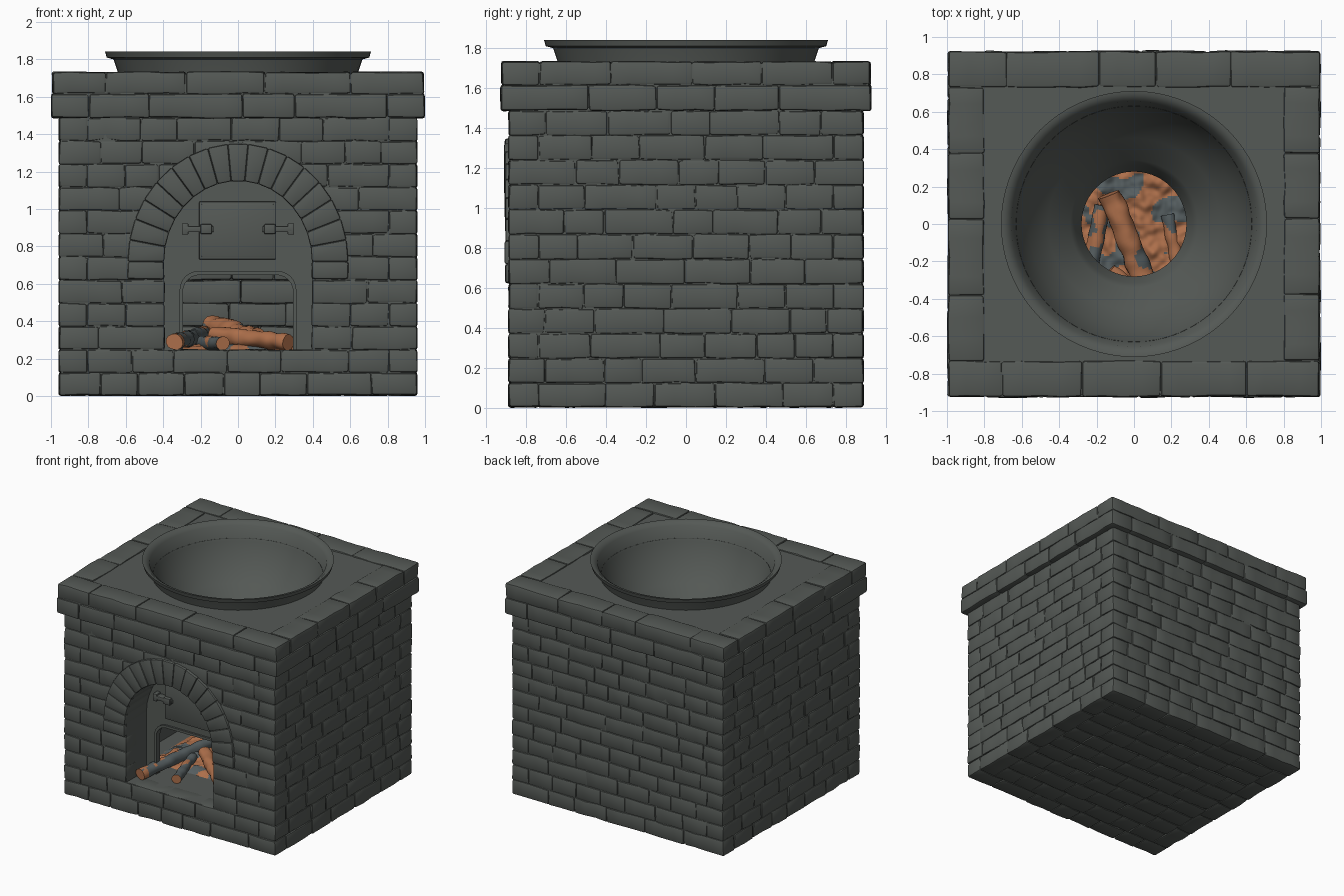
import bpy, bmesh, math, random
from mathutils import Vector, noise

random.seed(4)
if "Cube" in bpy.data.objects:
    bpy.data.objects.remove(bpy.data.objects["Cube"])


def material(name, rgb):
    m = bpy.data.materials.new(name)
    m.use_nodes = True
    m.diffuse_color = (*rgb, 1)
    m.node_tree.nodes["Principled BSDF"].inputs["Base Color"].default_value = (*rgb, 1)
    return m


STONE = material("grey_stone", (0.09, 0.1, 0.092))
WOOD = material("orange_wood", (0.42, 0.16, 0.07))
CHAR = material("charred_grey", (0.09, 0.11, 0.115))


def shade(ob, angle):
    bpy.ops.object.select_all(action="DESELECT")
    ob.select_set(True)
    bpy.context.view_layer.objects.active = ob
    bpy.ops.object.shade_smooth_by_angle(angle=math.radians(angle))


def finish(bm, name, mats=(STONE,), angle=40):
    me = bpy.data.meshes.new(name)
    bmesh.ops.recalc_face_normals(bm, faces=bm.faces)
    bm.to_mesh(me)
    bm.free()
    ob = bpy.data.objects.new(name, me)
    bpy.context.scene.collection.objects.link(ob)
    for m in mats:
        me.materials.append(m)
    shade(ob, angle)
    return ob


def cut(cutter, *obs):
    """Subtract the cutter from simple solids, then drop it."""
    for ob in obs:
        mod = ob.modifiers.new("cut", "BOOLEAN")
        mod.object, mod.operation, mod.solver = cutter, "DIFFERENCE", "EXACT"
        bpy.context.view_layer.objects.active = ob
        bpy.ops.object.modifier_apply(modifier="cut")
        shade(ob, 30)
    bpy.data.objects.remove(cutter)


def box(bm, lo, hi, bevel=0.0):
    lo, hi = Vector(lo), Vector(hi)
    vs = bmesh.ops.create_cube(bm, size=1)["verts"]
    for v in vs:
        v.co = (lo + hi) / 2 + v.co * (hi - lo)
    if bevel:
        edges = list({e for v in vs for e in v.link_edges})
        bmesh.ops.bevel(bm, geom=edges, offset=bevel, segments=2, affect="EDGES", profile=0.5)


def absorb(acc, bm):
    tmp = bpy.data.meshes.new("tmp")
    bm.to_mesh(tmp)
    bm.free()
    acc.from_mesh(tmp)
    bpy.data.meshes.remove(tmp)


def brick(acc, lo, hi, jit=0.004, bevel=0.013):
    """Worn brick: box cut along its length, nudged, with rounded edges."""
    bm = bmesh.new()
    box(bm, lo, hi)
    size = Vector(hi) - Vector(lo)
    ax = 0 if size.x > size.y else 1
    n = max(1, round(size[ax] / 0.1))
    for i in range(1, n):
        p, no = Vector(lo), Vector((0, 0, 0))
        p[ax] += size[ax] * i / n
        no[ax] = 1
        bmesh.ops.bisect_plane(bm, geom=bm.verts[:] + bm.edges[:] + bm.faces[:], plane_co=p, plane_no=no)
    soft = [e for e in bm.edges if e.calc_face_angle(0) > 0.7]
    for v in bm.verts:
        v.co += Vector([random.uniform(-jit, jit) for _ in range(3)])
    bmesh.ops.bevel(bm, geom=soft, offset=bevel, segments=2, affect="EDGES", profile=0.5, clamp_overlap=True)
    for v in bm.verts:
        v.co = [min(max(c, a - jit), b + jit) for c, a, b in zip(v.co, lo, hi)]
    absorb(acc, bm)


def run(acc, ax, a, b, c0, c1, z0, z1, short=0.18, long=0.36):
    """Row of bricks along axis ax from a to b, c0..c1 deep."""
    stops = [a]
    while b - stops[-1] > long + short:
        stops.append(stops[-1] + random.uniform(short, long))
    if b - stops[-1] > long:
        stops.append((stops[-1] + b) / 2)
    stops.append(b)
    for s, t in zip(stops, stops[1:]):
        lo, hi = (s, c0), (t, c1)
        if ax:
            lo, hi = lo[::-1], hi[::-1]
        brick(acc, (*lo, z0), (*hi, z1))


def ring(acc, x, y, d, z0, z1, through, gap=0.0, **kw):
    """One course around the four walls, with an optional gap in the front."""
    ex, ey = (x, y - d) if through else (x - d, y)
    if gap:
        run(acc, 0, -ex, -gap, -y, -y + d, z0, z1, **kw)
        run(acc, 0, gap, ex, -y, -y + d, z0, z1, **kw)
    else:
        run(acc, 0, -ex, ex, -y, -y + d, z0, z1, **kw)
    run(acc, 0, -ex, ex, y - d, y, z0, z1, **kw)
    for s in (-1, 1):
        c = sorted((s * x, s * (x - d)))
        run(acc, 1, -ey, ey, c[0], c[1], z0, z1, **kw)


# Arch shape: straight legs topped by half an ellipse
SPRING, LEG = 0.72, 0.625
INNER, OUTER = (0.395, 0.43), (0.59, 0.63)


def half_width(shape, z):
    t = max(0, z - SPRING) / shape[1]
    return shape[0] * math.sqrt(max(0, 1 - t * t))


# Brick walls, stopping under the arch bricks
H = 0.124
walls = bmesh.new()
for i in range(12):
    z0, z1 = max(0.004, i * H), (i + 1) * H
    gap = 0.0
    if 2 <= i < 10:
        gap = 0.394 if z0 < LEG - 0.02 else (half_width(INNER, z0) + half_width(OUTER, z1)) / 2
    ring(walls, 0.957, 0.887, 0.15, z0, z1, i % 2 == 0, gap)
finish(walls, "brick_walls")

# Overhanging cap courses
cap = bmesh.new()
ring(cap, 0.996, 0.926, 0.2, 1.488, 1.615, False, short=0.25, long=0.5)
ring(cap, 0.992, 0.922, 0.19, 1.615, 1.733, True, short=0.25, long=0.5)
finish(cap, "cap_bricks")

# Brick underside
under = bmesh.new()
for i in range(9):
    y = -0.74 + i * 1.48 / 9
    run(under, 0, -0.81, 0.81, y, y + 1.48 / 9, 0.004, 0.08)
finish(under, "underside_bricks")


def prism(name, pts, y0, y1):
    bm = bmesh.new()
    f = bm.faces.new([bm.verts.new((x, y0, z)) for x, z in pts])
    ext = bmesh.ops.extrude_face_region(bm, geom=[f])["geom"]
    for v in ext:
        if isinstance(v, bmesh.types.BMVert):
            v.co.y = y1
    return finish(bm, name, angle=30)


def arch(a, b, bottom, n=28):
    angles = [math.pi * i / n for i in range(n + 1)]
    return [(a, bottom)] + [(a * math.cos(t), SPRING + b * math.sin(t)) for t in angles] + [(-a, bottom)]


# Mortar and inner masonry, just behind the brick faces
core = bmesh.new()
box(core, (-0.948, -0.878, 0.2), (0.948, -0.6, 1.5))
front_core = finish(core, "front_mortar")
cut(prism("opening_cutter", arch(*INNER, 0.247), -1.1, -0.5), front_core)
core = bmesh.new()
box(core, (-0.947, 0.6, 0.03), (0.947, 0.878, 1.5))
for s in (-1, 1):
    c = sorted((s * 0.948, s * 0.6))
    box(core, (c[0], -0.62, 0.03), (c[1], 0.62, 1.5))
box(core, (-0.946, -0.877, 0.014), (0.946, 0.877, 0.246))
for i in range(2, 7):
    run(core, 0, -0.62, 0.62, 0.52, 0.62, i * H, (i + 1) * H)
finish(core, "mortar_and_chamber")

# Arch bricks
arch_bm = bmesh.new()
COUNT = 17
for i in range(COUNT):
    bm = bmesh.new()
    t0, t1 = math.pi * i / COUNT, math.pi * (i + 1) / COUNT
    y0 = -0.903 - random.uniform(0, 0.008)
    corners = ((INNER, t0), (OUTER, t0), (OUTER, t1), (INNER, t1))
    vs = [bm.verts.new((s[0] * math.cos(t), y, SPRING + s[1] * math.sin(t)))
          for y in (y0, -0.61) for s, t in corners]
    bm.faces.new(vs[:4])
    bm.faces.new(vs[4:])
    for k in range(4):
        j = (k + 1) % 4
        bm.faces.new((vs[k], vs[j], vs[j + 4], vs[k + 4]))
    bmesh.ops.recalc_face_normals(bm, faces=bm.faces)
    bmesh.ops.bevel(bm, geom=bm.edges[:], offset=0.01, segments=2, affect="EDGES", profile=0.5)
    absorb(arch_bm, bm)
for a, b in ((-0.59, -0.395), (0.395, 0.59)):
    brick(arch_bm, (a, -0.904, LEG), (b, -0.61, SPRING), jit=0.003)
finish(arch_bm, "arch_bricks")


# Fire plate with a rounded mouth and raised lip
def mouth(w, top, r=0.09, n=6):
    angles = [math.pi / 2 * i / n for i in range(n + 1)]
    pts = [(w - r + r * math.cos(t), top - r + r * math.sin(t)) for t in angles]
    return [(w, 0.2)] + pts + [(-x, z) for x, z in pts[::-1]] + [(-w, 0.2)]


plate = prism("fire_plate", arch(0.41, 0.445, 0.22), -0.62, -0.585)
lip = prism("mouth_lip", mouth(0.312, 0.668, 0.1), -0.635, -0.6)
cut(prism("mouth_cutter", [(x, z if z > 0.2 else 0.1) for x, z in mouth(0.295, 0.648)], -0.8, -0.4), plate, lip)

# Hatch and its latches
hatch = bmesh.new()
box(hatch, (-0.208, -0.65, 0.73), (0.204, -0.61, 1.04), 0.006)
box(hatch, (-0.195, -0.656, 0.745), (0.191, -0.645, 1.027), 0.004)
for s in (-1, 1):
    for a, b, d, h in ((0.13, 0.29, 0.675, 0.016), (0.14, 0.2, 0.685, 0.026), (0.265, 0.3, 0.675, 0.03)):
        c = sorted((s * a, s * b))
        box(hatch, (c[0], -d, 0.893 - h), (c[1], -0.61, 0.893 + h), 0.005)
finish(hatch, "hatch_and_latches")

# Top slab with a round well
slab = bmesh.new()
box(slab, (-0.984, -0.914, 1.5), (0.984, 0.914, 1.723))
slab = finish(slab, "top_slab")
well = bmesh.new()
bmesh.ops.create_cone(well, cap_ends=True, segments=64, radius1=0.63, radius2=0.63, depth=4)
cut(finish(well, "well_cutter"), slab)

# Bowl with an open bottom
profile = [(0.635, 1.71), (0.665, 1.8), (0.702, 1.81), (0.711, 1.842), (0.69, 1.84), (0.655, 1.815),
           (0.625, 1.7), (0.56, 1.56), (0.46, 1.43), (0.34, 1.33), (0.315, 1.29), (0.28, 1.2),
           (0.31, 1.19), (0.36, 1.29), (0.49, 1.41), (0.6, 1.56)]
bowl = bmesh.new()
vs = [bowl.verts.new((r, 0, z)) for r, z in profile]
es = [bowl.edges.new((vs[i - 1], vs[i])) for i in range(len(vs))]
bmesh.ops.spin(bowl, geom=vs + es, cent=(0, 0, 0), axis=(0, 0, 1), angle=math.tau, steps=72)
bmesh.ops.remove_doubles(bowl, verts=bowl.verts, dist=0.0005)
finish(bowl, "bowl", angle=45)


# Firewood, charred in patches
def char(bm, limit, scale=8):
    for f in bm.faces:
        f.material_index = int(noise.noise(f.calc_center_median() * scale) > limit)


def log(name, a, b, r, limit):
    a, b = Vector(a), Vector(b)
    bm = bmesh.new()
    rot = (b - a).to_track_quat("Z", "Y")
    rings, sides = 36, 20
    loops = []
    for i in range(rings + 1):
        c = a.lerp(b, i / rings)
        loop = []
        for k in range(sides):
            t = math.tau * k / sides
            d = rot @ Vector((math.cos(t), math.sin(t), 0))
            loop.append(bm.verts.new(c + d * r * (1 + 0.25 * noise.noise((c + d * r) * 14))))
        loops.append(loop)
    for p, q in zip(loops, loops[1:]):
        for k in range(sides):
            bm.faces.new((p[k - 1], p[k], q[k], q[k - 1]))
    ends = [bm.faces.new(loops[0]), bm.faces.new(loops[-1])]
    char(bm, limit)
    for f in ends:
        f.material_index = 0
    finish(bm, name, (WOOD, CHAR), 50)


log("middle_log", (-0.13, 0.16, 0.37), (0.1, -0.42, 0.3), 0.062, 0.35)
log("left_log", (-0.34, -0.78, 0.291), (-0.17, 0.1, 0.33), 0.045, 0.0)
log("right_log", (0.27, -0.6, 0.285), (-0.13, -0.25, 0.33), 0.045, 0.4)
log("short_log", (-0.08, -0.68, 0.28), (-0.2, -0.3, 0.29), 0.035, -0.4)
log("far_right_log", (0.3, -0.56, 0.28), (0.18, 0.05, 0.28), 0.035, 0.0)

# Ember bed
bed = bmesh.new()
bmesh.ops.create_grid(bed, x_segments=100, y_segments=100, size=0.5)
for v in bed.verts:
    edge = 1 - max(abs(v.co.x), abs(v.co.y)) / 0.5
    lump = 0.055 + 0.035 * noise.noise(v.co * 10) + 0.015 * noise.noise(v.co * 25)
    v.co.z = 0.235 + min(1, edge * 4) * lump
char(bed, 0.14, 7)
finish(bed, "ember_bed", (WOOD, CHAR), 50)
